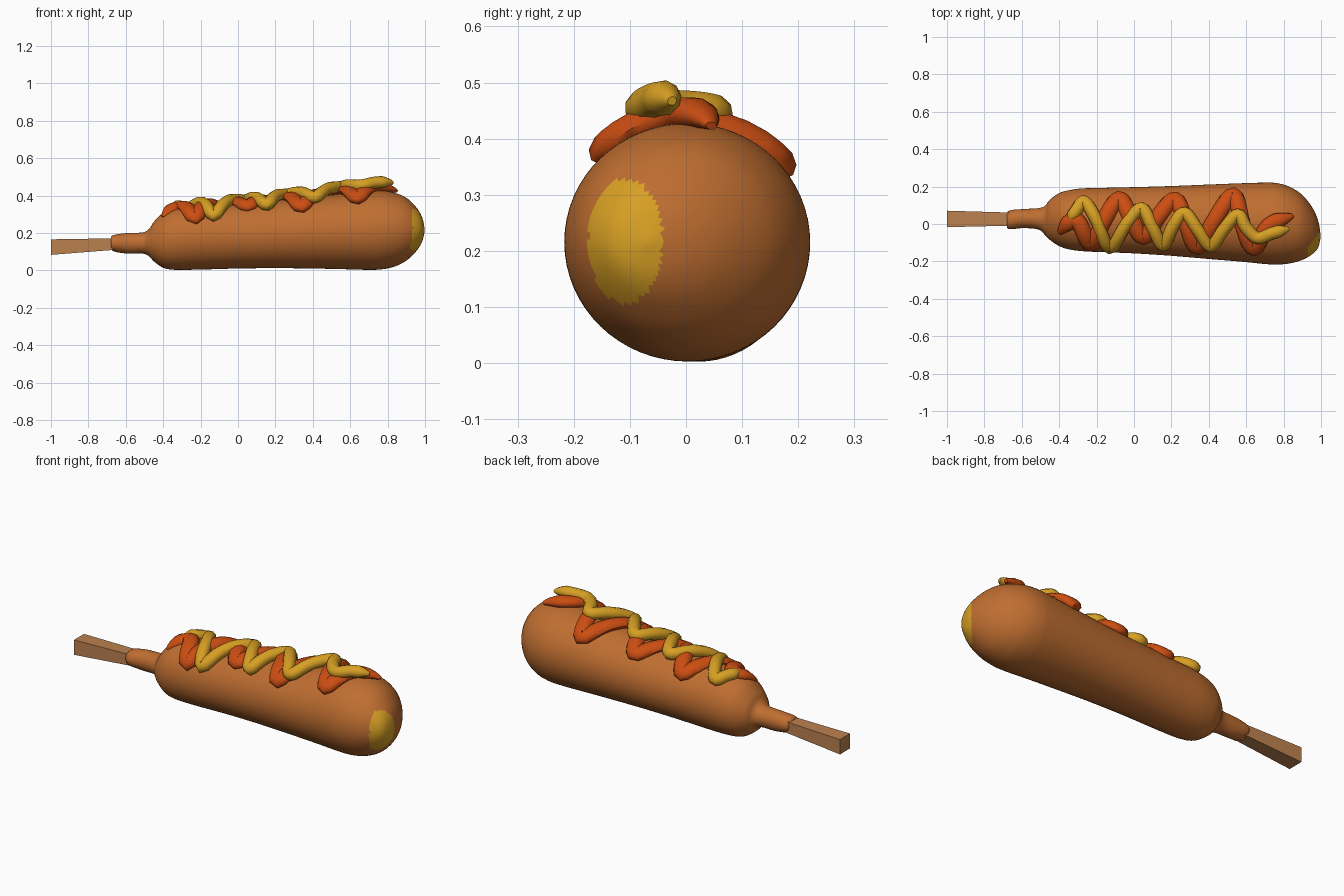
import bpy, bmesh, math
from mathutils import Vector

if "Cube" in bpy.data.objects:
    bpy.data.objects.remove(bpy.data.objects["Cube"])


def material(name, rgb):
    m = bpy.data.materials.new(name)
    m.diffuse_color = (*rgb, 1)
    m.use_nodes = True
    m.node_tree.nodes["Principled BSDF"].inputs["Base Color"].default_value = m.diffuse_color
    return m


BATTER = material("batter brown", (0.52, 0.155, 0.03))
MUSTARD = material("mustard yellow", (0.68, 0.35, 0.017))
KETCHUP = material("ketchup red", (0.60, 0.075, 0.006))
WOOD = material("stick wood", (0.50, 0.22, 0.08))


def smooth_path(keys, n):
    """Catmull-Rom samples through keys of any dimension."""
    pts = [keys[0]] + keys + [keys[-1]]
    out = []
    for i in range(1, len(pts) - 2):
        p, a, b, q = pts[i - 1:i + 3]
        for k in range(n):
            t = k / n
            out.append([0.5 * (2 * B + (C - A) * t + (2 * A - 5 * B + 4 * C - D) * t * t
                               + (3 * B - A - 3 * C + D) * t ** 3)
                        for A, B, C, D in zip(p, a, b, q)])
    out.append(list(keys[-1]))
    return out


def loft(name, rings, mats, rule=None, angle=40):
    """Skin a list of equal-length rings and cap both ends."""
    bm = bmesh.new()
    vr = [[bm.verts.new(c) for c in r] for r in rings]
    n = len(rings[0])
    for a, b in zip(vr, vr[1:]):
        for j in range(n):
            k = (j + 1) % n
            bm.faces.new((a[j], a[k], b[k], b[j]))
    bm.faces.new(vr[0][::-1])
    bm.faces.new(vr[-1])
    bmesh.ops.recalc_face_normals(bm, faces=bm.faces)
    if rule:
        for f in bm.faces:
            f.material_index = rule(f.calc_center_median())
    me = bpy.data.meshes.new(name)
    bm.to_mesh(me)
    bm.free()
    for m in mats:
        me.materials.append(m)
    ob = bpy.data.objects.new(name, me)
    bpy.context.collection.objects.link(ob)
    bpy.ops.object.select_all(action='DESELECT')
    ob.select_set(True)
    bpy.context.view_layer.objects.active = ob
    if angle:
        bpy.ops.object.shade_smooth_by_angle(angle=math.radians(angle))
    return ob


# Body sections: x, y min, y max, z min, z max
SECTIONS = [
    (-0.68, -0.020, 0.060, 0.115, 0.180), (-0.66, -0.028, 0.074, 0.100, 0.190),
    (-0.59, -0.022, 0.080, 0.090, 0.200), (-0.51, -0.030, 0.085, 0.090, 0.203),
    (-0.475, -0.060, 0.098, 0.075, 0.222), (-0.45, -0.085, 0.130, 0.048, 0.260),
    (-0.40, -0.118, 0.165, 0.014, 0.308), (-0.35, -0.135, 0.180, 0.004, 0.330),
    (-0.28, -0.145, 0.190, 0.003, 0.343), (-0.18, -0.150, 0.193, 0.005, 0.350),
    (0.00, -0.157, 0.197, 0.010, 0.360), (0.20, -0.170, 0.203, 0.012, 0.374),
    (0.40, -0.187, 0.211, 0.010, 0.393), (0.58, -0.202, 0.218, 0.006, 0.412),
    (0.69, -0.213, 0.221, 0.003, 0.425), (0.76, -0.217, 0.219, 0.005, 0.427),
    (0.83, -0.211, 0.200, 0.018, 0.417), (0.90, -0.192, 0.155, 0.052, 0.388),
    (0.955, -0.160, 0.085, 0.105, 0.335), (0.985, -0.125, 0.015, 0.155, 0.282),
    (0.998, -0.070, -0.060, 0.210, 0.222)]
BODY = [(x, (a + b) / 2, (c + d) / 2, (b - a) / 2, (d - c) / 2)
        for x, a, b, c, d in smooth_path(SECTIONS, 6)]

SIDES = 64
rings = []
for x, cy, cz, ry, rz in BODY:
    rings.append([(x, cy + ry * math.sin(2 * math.pi * j / SIDES),
                   cz + rz * math.cos(2 * math.pi * j / SIDES)) for j in range(SIDES)])


# Oval mustard patch on the rounded tip
def tip_patch(c):
    inside = ((c.y + 0.108) / 0.066) ** 2 + ((c.z - 0.218) / 0.112) ** 2 < 1
    return int(c.x > 0.88 and inside)


loft("battered_sausage", rings, [BATTER, MUSTARD], tip_patch, 60)


# Tapered square stick
def rect(x, y0, y1, z0, z1):
    return [(x, y0, z0), (x, y1, z0), (x, y1, z1), (x, y0, z1)]


loft("stick", [rect(-1.0, -0.017, 0.071, 0.083, 0.166),
               rect(-0.62, -0.008, 0.060, 0.113, 0.172)], [WOOD], None, 0)


def on_body(x, y, lift):
    """Point and normal on the upper body surface."""
    for p, q in zip(BODY, BODY[1:]):
        if p[0] <= x <= q[0]:
            break
    t = (x - p[0]) / (q[0] - p[0])
    _, cy, cz, ry, rz = [u + (v - u) * t for u, v in zip(p, q)]
    s = max(-0.97, min(0.97, (y - cy) / (ry + lift)))
    c = math.sqrt(1 - s * s)
    return (Vector((x, cy + (ry + lift) * s, cz + (rz + lift) * c)),
            Vector((0, s / ry, c / rz)).normalized())


def sauce(name, mat, keys, width, thick, lift0, lift1):
    """Sweep a flattened tube along a zigzag that lies on the body."""
    path = smooth_path(keys, 6)
    pts = [on_body(x, y, lift0 + (lift1 - lift0) * (x + 0.4) / 1.2) for x, y in path]
    rings, last = [], len(pts) - 1
    for i, (p, n) in enumerate(pts):
        tan = (pts[min(i + 1, last)][0] - pts[max(i - 1, 0)][0]).normalized()
        side = tan.cross(n).normalized()
        up = side.cross(tan)
        e = min(1, 0.25 + min(i, last - i) / 5)     # tapered ends
        rings.append([p + side * width * e * math.cos(a) + up * thick * e * math.sin(a)
                      for a in (2 * math.pi * j / 10 for j in range(10))])
    loft(name, rings, [mat], None, 50)


# Zigzag sauces, mustard lying over ketchup
sauce("ketchup_zigzag", KETCHUP,
      [(-0.40, -0.05), (-0.33, 0.02), (-0.29, 0.00), (-0.23, -0.115), (-0.16, 0.02),
       (-0.08, 0.14), (-0.02, 0.04), (0.05, -0.075), (0.13, 0.04), (0.22, 0.135),
       (0.28, 0.0), (0.34, -0.13), (0.43, 0.02), (0.53, 0.16), (0.58, 0.0),
       (0.64, -0.135), (0.72, -0.01), (0.85, 0.045)],
      0.043, 0.030, 0.0, 0.018)
sauce("mustard_zigzag", MUSTARD,
      [(-0.35, 0.01), (-0.31, 0.07), (-0.265, 0.12), (-0.20, 0.02), (-0.13, -0.13),
       (-0.04, 0.0), (0.04, 0.085), (0.10, -0.02), (0.155, -0.115), (0.21, -0.01),
       (0.27, 0.06), (0.34, -0.03), (0.41, -0.12), (0.48, -0.03), (0.555, 0.05),
       (0.60, -0.02), (0.66, -0.075), (0.74, -0.05), (0.83, -0.025)],
      0.034, 0.032, 0.006, 0.050)
